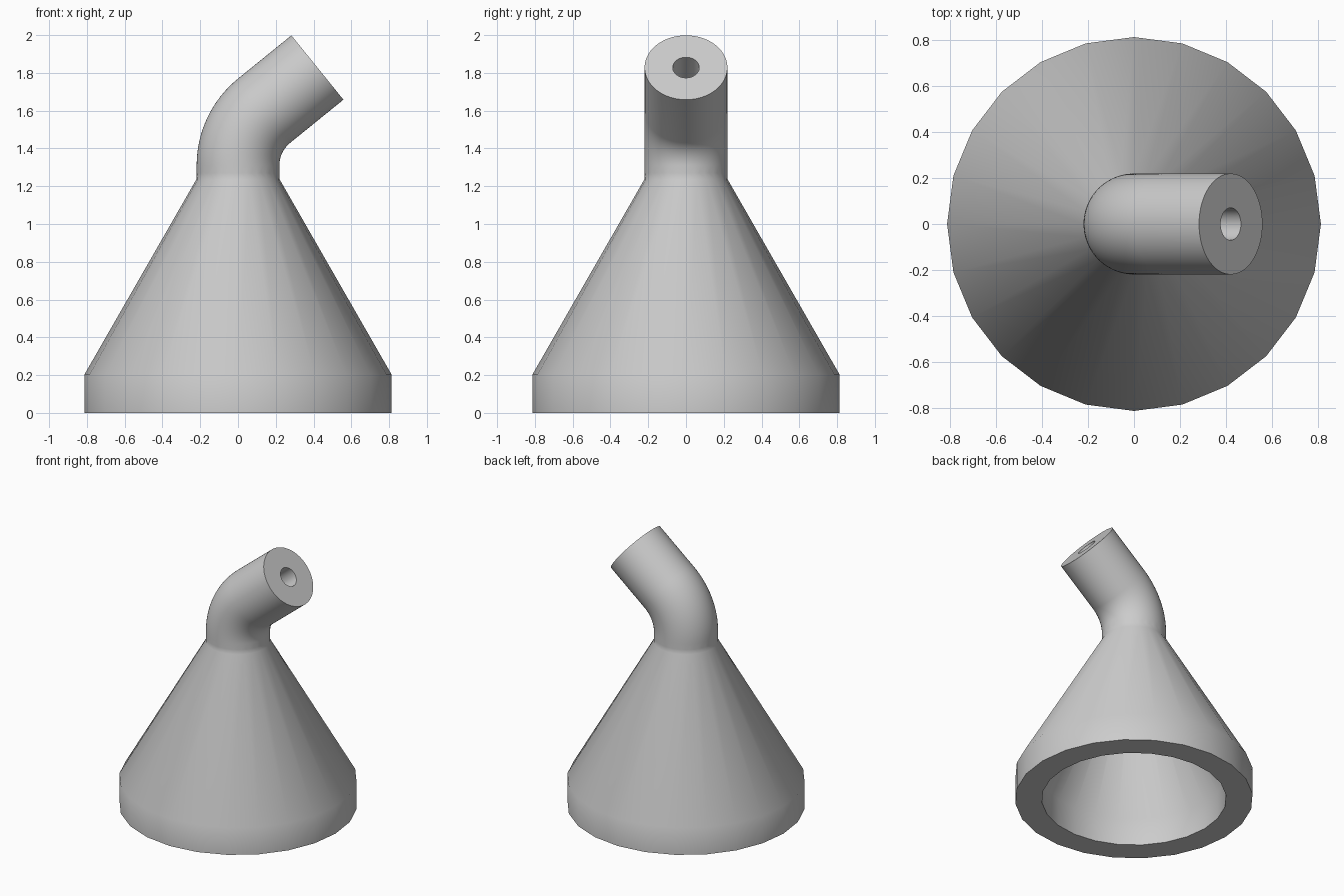
import bpy
import bmesh
from math import cos, sin, pi, radians
from mathutils import Vector, Matrix

if "Cube" in bpy.data.objects:
    bpy.data.objects.remove(bpy.data.objects["Cube"], do_unlink=True)

COARSE, FINE = 24, 96
TILT = radians(51)
BEND_R, BEND_Z, STRAIGHT = 0.373, 1.31, 0.363

grey = bpy.data.materials.new("plain grey")
grey.use_nodes = True
colour = (0.6, 0.6, 0.6, 1)
grey.diffuse_color = colour
grey.node_tree.nodes["Principled BSDF"].inputs["Base Color"].default_value = colour

bm = bmesh.new()


def ring(radius, centre, tilt, sides):
    """Circle of vertices, tilted towards +x."""
    turn = Matrix.Rotation(tilt, 3, 'Y')
    return [bm.verts.new(Vector(centre) + turn @ Vector(
        (radius * cos(2 * pi * i / sides), radius * sin(2 * pi * i / sides), 0)))
        for i in range(sides)]


def stitch(a, b):
    """Join two rings; either may have a multiple of the other's sides."""
    n = min(len(a), len(b))

    def span(loop, i):
        step = len(loop) // n
        return [loop[(i * step + k) % len(loop)] for k in range(step + 1)]
    for i in range(n):
        bm.faces.new(span(a, i) + span(b, i)[::-1])


def spout_path(steps=16):
    """Centres and tilts along the neck, bend and straight spout."""
    path = [((0, 0, 1.27), 0)]
    for k in range(steps + 1):
        t = TILT * k / steps
        path.append(((BEND_R * (1 - cos(t)), 0, BEND_Z + BEND_R * sin(t)), t))
    x, _, z = path[-1][0]
    path.append(((x + STRAIGHT * sin(TILT), 0, z + STRAIGHT * cos(TILT)), TILT))
    return path


# Outer skin up to the spout mouth, then the bore back down to the base
outer = [(0.812, 0), (0.812, 0.205), (0.221, 1.235)]
inner = [(0.07, 1.235), (0.63, 0.205), (0.63, 0)]
path = spout_path()
rings = [ring(r, (0, 0, z), 0, COARSE) for r, z in outer]
rings += [ring(0.219, c, t, FINE) for c, t in path]
rings += [ring(0.07, c, t, FINE) for c, t in reversed(path)]
rings += [ring(r, (0, 0, z), 0, COARSE) for r, z in inner]
for a, b in zip(rings, rings[1:] + rings[:1]):
    stitch(a, b)
bmesh.ops.recalc_face_normals(bm, faces=bm.faces)

mesh = bpy.data.meshes.new("bent_funnel")
bm.to_mesh(mesh)
bm.free()
mesh.materials.append(grey)
funnel = bpy.data.objects.new("bent_funnel", mesh)
bpy.context.collection.objects.link(funnel)

# Smooth walls with crisp rims
bpy.ops.object.select_all(action='DESELECT')
funnel.select_set(True)
bpy.context.view_layer.objects.active = funnel
bpy.ops.object.shade_smooth_by_angle(angle=radians(35))
